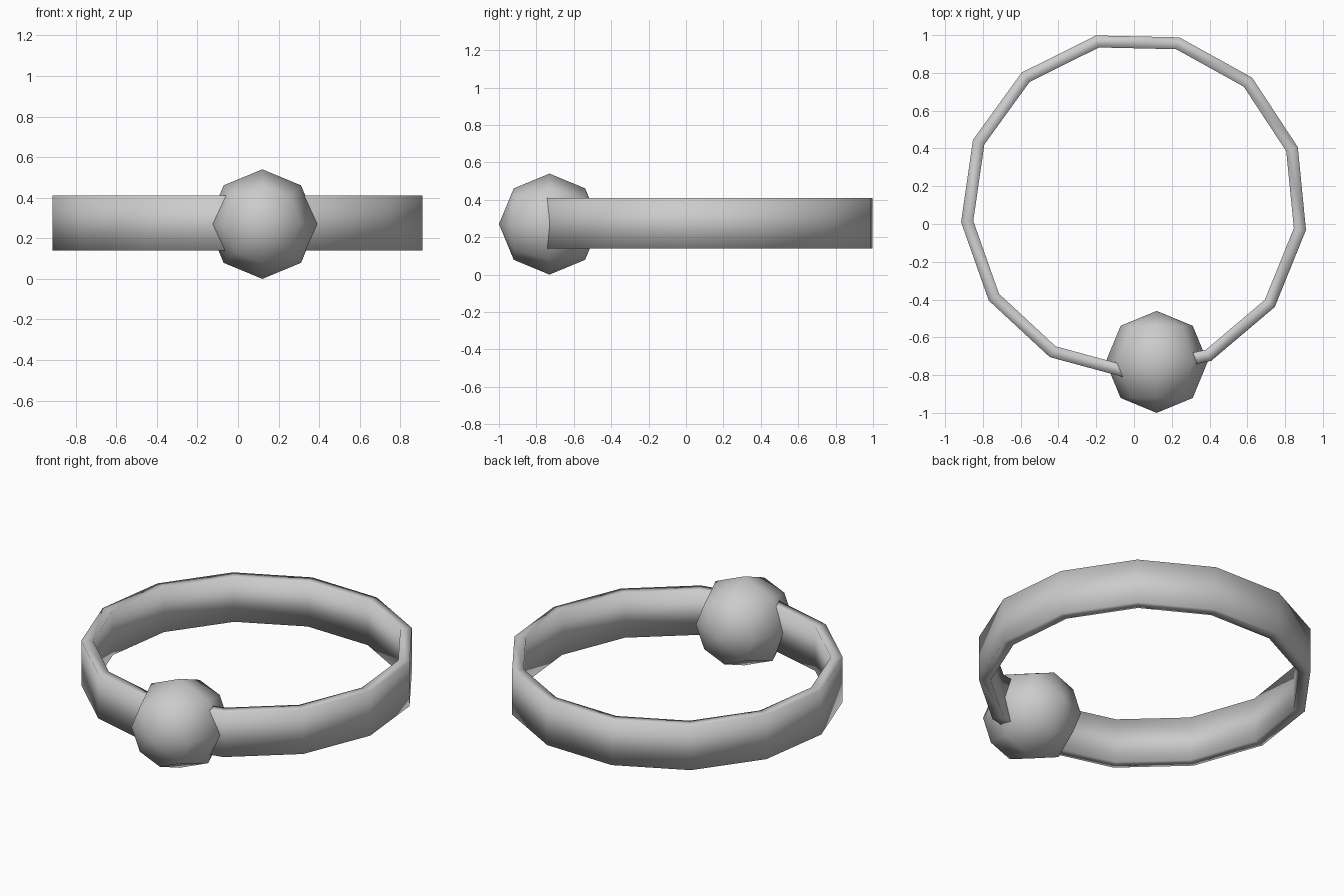
import bpy
import bmesh
from math import cos, sin, pi, radians
from mathutils import Matrix

cube = bpy.data.objects.get("Cube")
if cube:
    bpy.data.objects.remove(cube, do_unlink=True)

grey = bpy.data.materials.new("plain_grey")
grey.use_nodes = True
colour = (0.6, 0.6, 0.6, 1.0)
grey.diffuse_color = colour
grey.node_tree.nodes["Principled BSDF"].inputs["Base Color"].default_value = colour


def add_object(name, bm):
    """Turn a bmesh into a smooth-shaded grey object."""
    bmesh.ops.recalc_face_normals(bm, faces=bm.faces)
    mesh = bpy.data.meshes.new(name)
    for face in bm.faces:
        face.smooth = True
    bm.to_mesh(mesh)
    bm.free()
    mesh.materials.append(grey)
    obj = bpy.data.objects.new(name, mesh)
    bpy.context.collection.objects.link(obj)
    return obj


# Band: a rectangular profile swept round a thirteen-sided ring
SIDES = 13
START = radians(268.7)
CENTRE_Y = 0.10
profile = [(0.92, 0.14), (0.92, 0.41), (0.855, 0.41), (0.855, 0.14)]

bm = bmesh.new()
rings = []
for i in range(SIDES):
    a = START + 2 * pi * i / SIDES
    rings.append([bm.verts.new((r * cos(a), CENTRE_Y + r * sin(a), z))
                  for r, z in profile])
for i in range(SIDES):
    here, there = rings[i], rings[(i + 1) % SIDES]
    for j in range(4):
        k = (j + 1) % 4
        bm.faces.new((here[j], there[j], there[k], here[k]))
add_object("band", bm)

# Bead: a low-poly sphere threaded on the band, poles facing front and back
bm = bmesh.new()
bmesh.ops.create_uvsphere(
    bm, u_segments=8, v_segments=4, radius=0.27,
    matrix=Matrix.Translation((0.12, -0.73, 0.27)) @ Matrix.Rotation(pi / 2, 4, 'X'))
add_object("bead", bm)
